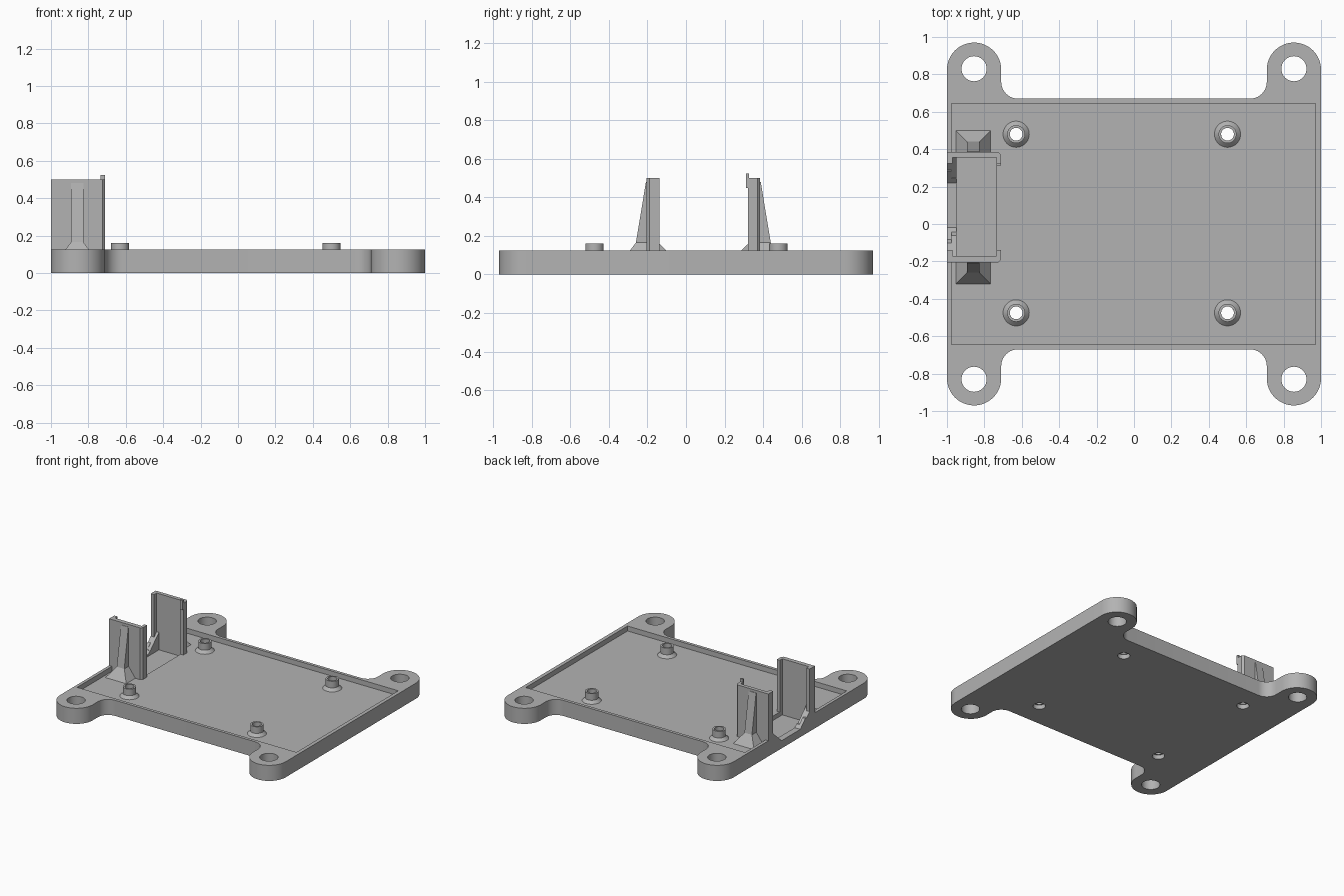
import bpy, bmesh, math
from mathutils import Matrix

cube = bpy.data.objects.get("Cube")
if cube:
    bpy.data.objects.remove(cube, do_unlink=True)

grey = bpy.data.materials.new("plain_grey")
grey.use_nodes = True
colour = (0.45, 0.45, 0.45, 1)
grey.diffuse_color = colour
grey.node_tree.nodes["Principled BSDF"].inputs["Base Color"].default_value = colour

RIM, FLOOR, TOP = 0.125, 0.085, 0.5
LEFT, RIGHT, WALL_IN = -1.0, -0.71, -0.735


def finish(name, bm, smooth=False):
    bmesh.ops.recalc_face_normals(bm, faces=bm.faces)
    mesh = bpy.data.meshes.new(name)
    bm.to_mesh(mesh)
    bm.free()
    ob = bpy.data.objects.new(name, mesh)
    bpy.context.collection.objects.link(ob)
    mesh.materials.append(grey)
    if smooth:
        shade(ob)
    return ob


def shade(ob):
    bpy.ops.object.select_all(action='DESELECT')
    ob.select_set(True)
    bpy.context.view_layer.objects.active = ob
    bpy.ops.object.shade_smooth_by_angle(angle=math.radians(30))


def prism(name, points, low, high, axis='z'):
    """Extrude an outline: (x, y) along z, or (y, z) along x."""
    bm = bmesh.new()
    place = (lambda p: (p[0], p[1], low)) if axis == 'z' else (lambda p: (low, p[0], p[1]))
    face = bm.faces.new([bm.verts.new(place(p)) for p in points])
    new = bmesh.ops.extrude_face_region(bm, geom=[face])["geom"]
    shift = (0, 0, high - low) if axis == 'z' else (high - low, 0, 0)
    bmesh.ops.translate(bm, vec=shift, verts=[v for v in new if isinstance(v, bmesh.types.BMVert)])
    return finish(name, bm)


def box(name, x0, x1, y0, y1, z0, z1):
    return prism(name, [(x0, y0), (x1, y0), (x1, y1), (x0, y1)], z0, z1)


def arc(cx, cy, r, start, end, n):
    return [(cx + r * math.cos(math.radians(start + (end - start) * i / n)),
             cy + r * math.sin(math.radians(start + (end - start) * i / n))) for i in range(n + 1)]


def disc(x, y, r, z0, z1):
    return prism("cutter", arc(x, y, r, 0, 360, 48)[:-1], z0, z1)


def cut(ob, cutters):
    for c in cutters:
        mod = ob.modifiers.new("cut", 'BOOLEAN')
        mod.operation, mod.solver, mod.object = 'DIFFERENCE', 'EXACT', c
    graph = bpy.context.evaluated_depsgraph_get()
    mesh = bpy.data.meshes.new_from_object(ob.evaluated_get(graph))
    ob.modifiers.clear()
    ob.data = mesh
    for c in cutters:
        bpy.data.objects.remove(c, do_unlink=True)


# Base plate outline with four rounded ears
quarter = arc(0.855, 0.825, 0.145, 0, 180, 24) + arc(0.62, 0.76, 0.09, 0, -90, 10)
upper = quarter + [(-x, y) for x, y in reversed(quarter)]
base = prism("base_plate", upper + [(x, -y) for x, y in reversed(upper)], 0, RIM)

# Screw holes, shallow tray, and the recess with its open side
posts = [(x, y) for x in (-0.63, 0.5) for y in (-0.475, 0.48)]
cutters = [disc(sx * 0.855, sy * 0.83, 0.067, -0.1, 0.3) for sx in (-1, 1) for sy in (-1, 1)]
for x, y in posts:
    cutters += [disc(x, y, 0.034, -0.1, 0.3), disc(x, y, 0.045, -0.1, 0.035)]
cutters.append(box("cutter", -0.975, 0.97, -0.645, 0.645, FLOOR, 0.3))
cutters.append(box("cutter", -0.95, WALL_IN, -0.17, 0.355, 0.05, 0.3))
cutters.append(prism("cutter", [(-0.02, 0.062), (0.22, 0.062), (0.46, 0.302), (-0.26, 0.302)],
                     -1.1, -0.94, 'x'))
cut(base, cutters)
shade(base)

# Hollow standoffs with flared feet
for i, (x, y) in enumerate(posts):
    bm = bmesh.new()
    outline = [(0.034, FLOOR), (0.07, FLOOR), (0.048, 0.107), (0.048, 0.16), (0.034, 0.16)]
    vs = [bm.verts.new((r, 0, z)) for r, z in outline]
    es = [bm.edges.new((vs[k], vs[(k + 1) % len(vs)])) for k in range(len(vs))]
    bmesh.ops.spin(bm, geom=vs + es, cent=(0, 0, 0), axis=(0, 0, 1), angle=math.tau, steps=40)
    bmesh.ops.remove_doubles(bm, verts=bm.verts, dist=1e-5)
    bmesh.ops.transform(bm, matrix=Matrix.Translation((x, y, 0)), verts=bm.verts)
    finish(f"standoff_{i + 1}", bm, True)


def loft(name, rings):
    """Skin a stack of four-cornered (x0, x1, y0, y1, z) sections."""
    bm = bmesh.new()
    rows = [[bm.verts.new(p) for p in ((a, c, z), (b, c, z), (b, d, z), (a, d, z))]
            for a, b, c, d, z in rings]
    for lo, hi in zip(rows, rows[1:]):
        for k in range(4):
            bm.faces.new((lo[k], lo[(k + 1) % 4], hi[(k + 1) % 4], hi[k]))
    bm.faces.new(rows[0])
    bm.faces.new(rows[-1])
    return finish(name, bm)


# Two facing channel walls; out points away from the recess
for name, inner, out, thick in (("front", -0.17, -1, 0.035), ("back", 0.355, 1, 0.03)):
    outer, lip = inner + out * thick, inner - out * 0.032
    c = 0.015
    prism(name + "_channel", [
        (LEFT, lip), (LEFT, outer), (RIGHT - c, outer), (RIGHT, outer - out * c), (RIGHT, lip),
        (WALL_IN, lip), (WALL_IN, inner), (LEFT + 0.03, inner), (LEFT + 0.03, lip)], 0.05, TOP)
    # Sloped wedge joining the outer lip to the rim
    prism(name + "_wedge", [(inner, 0.05), (inner, 0.19), (inner - out * 0.14, 0.055),
                            (inner - out * 0.14, 0.05)], LEFT, -0.95, 'x')
    # Tapered rib with a spreading foot
    rings = []
    for half, reach, z in ((0.093, 0.115, FLOOR), (0.033, 0.055, 0.165), (0.033, 0.003, 0.48)):
        y0, y1 = sorted((outer - out * 0.01, outer + out * reach))
        rings.append((-0.86 - half, -0.86 + half, y0, y1, z))
    loft(name + "_rib", rings)

# Small catch on the back channel
box("catch", WALL_IN, RIGHT, 0.312, 0.327, 0.45, 0.525)
